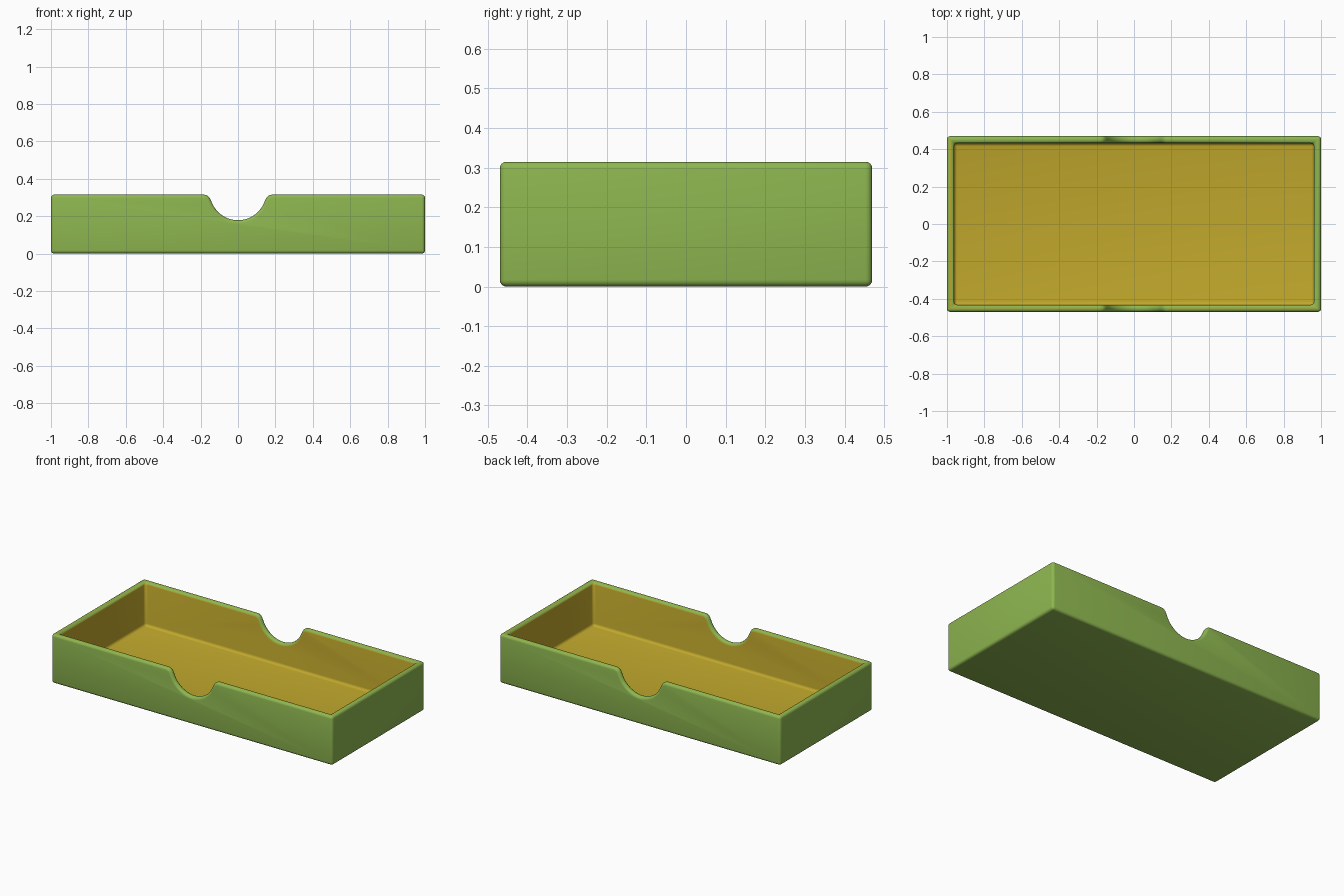
import bpy
import bmesh
from math import sin, cos, tan, radians
from mathutils import Vector

if "Cube" in bpy.data.objects:
    bpy.data.objects.remove(bpy.data.objects["Cube"])

HALF_X, HALF_Y, HEIGHT = 1.0, 0.47, 0.315
WALL, FLOOR, ROUND = 0.038, 0.035, 0.017
NOTCH_LOW, NOTCH_R, NOTCH_ANGLE, LIP = 0.178, 0.15, 65, 0.027


def make_material(name, color):
    mat = bpy.data.materials.new(name)
    mat.use_nodes = True
    mat.diffuse_color = color
    mat.node_tree.nodes["Principled BSDF"].inputs["Base Color"].default_value = color
    return mat


def extrude_profile(name, points, half_depth):
    """Prism from an x-z outline, centred on y = 0."""
    bm = bmesh.new()
    face = bm.faces.new([bm.verts.new((x, -half_depth, z)) for x, z in points])
    ext = bmesh.ops.extrude_face_region(bm, geom=[face])
    moved = [v for v in ext["geom"] if isinstance(v, bmesh.types.BMVert)]
    bmesh.ops.translate(bm, verts=moved, vec=(0, 2 * half_depth, 0))
    bmesh.ops.recalc_face_normals(bm, faces=bm.faces)
    mesh = bpy.data.meshes.new(name)
    bm.to_mesh(mesh)
    bm.free()
    obj = bpy.data.objects.new(name, mesh)
    bpy.context.collection.objects.link(obj)
    return obj


# Right half of the thumb notch: arc, sloped side, rounded lip
arc = [Vector((NOTCH_R * sin(radians(a)), NOTCH_LOW + NOTCH_R * (1 - cos(radians(a)))))
       for a in range(0, NOTCH_ANGLE + 1, 5)]
slope = Vector((cos(radians(NOTCH_ANGLE)), sin(radians(NOTCH_ANGLE))))
corner = arc[-1] + slope * ((HEIGHT - arc[-1].y) / slope.y)
start, end = corner - slope * LIP, corner + Vector((LIP, 0))
lip = [start * (1 - t) ** 2 + corner * 2 * t * (1 - t) + end * t * t
       for t in (i / 6 for i in range(7))]
half = arc + lip
notch = [(-p.x, p.y) for p in reversed(half[1:])] + [(p.x, p.y) for p in half]

# Tray body with the notch running front to back, then hollowed
outline = [(-HALF_X, 0), (-HALF_X, HEIGHT)] + notch + [(HALF_X, HEIGHT), (HALF_X, 0)]
tray = extrude_profile("tray", outline, HALF_Y)
in_x, in_y = HALF_X - WALL, HALF_Y - WALL
cavity = extrude_profile("cavity_cutter", [(-in_x, FLOOR), (-in_x, 1), (in_x, 1), (in_x, FLOOR)], in_y)
cavity.hide_render = True

cut = tray.modifiers.new("hollow", "BOOLEAN")
cut.operation = "DIFFERENCE"
cut.solver = "EXACT"
cut.object = cavity
soft = tray.modifiers.new("rounded_edges", "BEVEL")
soft.width = ROUND
soft.segments = 4
soft.limit_method = "ANGLE"
soft.angle_limit = radians(40)

bpy.ops.object.select_all(action="DESELECT")
bpy.context.view_layer.objects.active = tray
tray.select_set(True)
for name in ("hollow", "rounded_edges"):
    bpy.ops.object.modifier_apply(modifier=name)
bpy.data.objects.remove(cavity)

# Green shell, gold lining on everything within the cavity
tray.data.materials.clear()
tray.data.materials.append(make_material("leaf_green", (0.27, 0.47, 0.08, 1)))
tray.data.materials.append(make_material("gold_lining", (0.53, 0.39, 0.025, 1)))
for poly in tray.data.polygons:
    c = poly.center
    inside = abs(c.x) < in_x + 0.001 and abs(c.y) < in_y + 0.001 and c.z > FLOOR - 0.002
    poly.material_index = int(inside)

bpy.ops.object.shade_smooth_by_angle(angle=radians(35))
